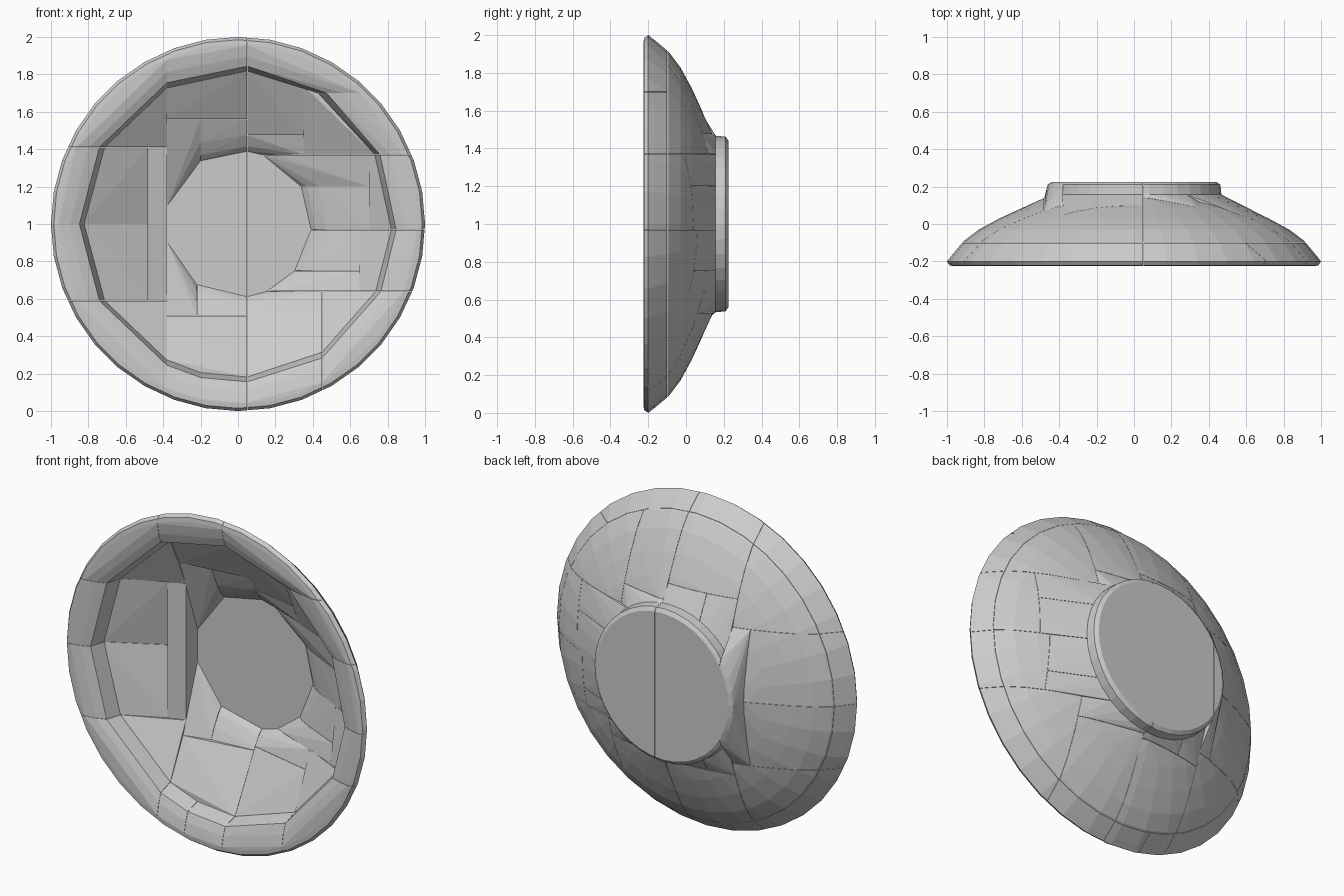
import bpy, bmesh, math
from mathutils import Vector

if "Cube" in bpy.data.objects:
    bpy.data.objects.remove(bpy.data.objects["Cube"])

E = 1.1          # beyond the outer edge
GAP = 0.0008     # half the seam width
# closed shell profile: (radius, y), from the inner floor round the rim to the foot
INNER = [(0, .16), (.39, .16), (.42, .128), (.48, .088), (.66, .0), (.78, -.07), (.822, -.1),
         (.848, -.192), (.9, -.212)]
OUTER = [(.96, -.225), (.985, -.222), (1.0, -.2), (.975, -.168), (.91, -.09), (.83, -.03), (.72, .03),
         (.6, .085), (.5, .122), (.468, .15), (.462, .21), (.44, .225), (0, .225)]


def make_shell(n=36):
    """Lathe of the thin dish about the y axis (z measured from the dish centre)."""
    bm = bmesh.new()
    pts = [bm.verts.new((r, y, 0)) for r, y in INNER + OUTER]
    edges = [bm.edges.new(p) for p in zip(pts, pts[1:])]
    bmesh.ops.spin(bm, geom=pts + edges, cent=(0, 0, 0), axis=(0, 1, 0),
                   angle=2 * math.pi, steps=n, use_merge=True)
    bmesh.ops.remove_doubles(bm, verts=bm.verts, dist=1e-4)
    return bm


SHELL = make_shell()


def add_block(name, x0, x1, z0, z1, y0, y1):
    """Clip the dish to one cell and wrap what is left in a convex block."""
    bm = SHELL.copy()
    low = (x0, y0, z0 - 1)
    high = (x1, y1, z1 - 1)
    for i in range(3):
        for bound, sign in ((low[i] + GAP, -1), (high[i] - GAP, 1)):
            no = Vector((0, 0, 0))
            no[i] = sign
            co = no * (bound * sign)
            bmesh.ops.bisect_plane(bm, geom=bm.verts[:] + bm.edges[:] + bm.faces[:],
                                   plane_co=co, plane_no=no, clear_outer=True)
    hull = bmesh.new()
    for v in bm.verts:
        hull.verts.new((v.co.x, v.co.y, v.co.z + 1))
    bm.free()
    if len(hull.verts) < 4:
        hull.free()
        return
    bmesh.ops.remove_doubles(hull, verts=hull.verts, dist=1e-4)
    bmesh.ops.convex_hull(hull, input=hull.verts)
    bmesh.ops.delete(hull, geom=[v for v in hull.verts if not v.link_faces], context='VERTS')
    bmesh.ops.recalc_face_normals(hull, faces=hull.faces)
    me = bpy.data.meshes.new(name)
    hull.to_mesh(me)
    hull.free()
    bpy.context.collection.objects.link(bpy.data.objects.new(name, me))


# cells are (x0, x1, z0, z1)
RIM = [(-E, -.38, 1.41, 3), (-E, -.38, 1, 1.41), (-E, -.38, .59, 1), (-E, -.38, -1, .59),
       (-.38, .05, 1, 3), (-.38, -.2, -1, 1), (-.2, .05, -1, 1),
       (.05, E, 1.7, 3), (.05, E, 1.37, 1.7), (.05, E, .97, 1.37), (.05, E, .64, .97),
       (.45, E, -1, .64), (.05, .45, -1, .64)]
LEFT_WALL = [(-E, -.48, .59, 1), (-E, -.48, 1, 1.41), (-E, -.38, 1.41, 3), (-E, -.38, -1, .59)]
MID_WALL = [(-.38, .05, 1.56, 3), (-.38, -.2, 1, 1.56), (-.2, .05, 1.2, 1.56),
            (-.38, .05, -1, .51), (-.38, -.22, .51, 1), (-.22, .05, .51, .8)]
RIGHT_WALL = [(.05, .35, 1.475, 3), (.05, .35, 1.37, 1.475), (.35, E, 1.37, 3),
              (.05, .7, 1.2, 1.37), (.33, .7, .97, 1.2), (.7, E, .97, 1.37),
              (.25, .65, .75, .97), (.05, .65, .64, .75), (.65, E, .64, .97),
              (.05, .45, .53, .64), (.05, .45, -1, .53), (.45, E, -1, .64)]

# rim blocks at the open front
for c in RIM:
    add_block("rim_block", *c, -.3, -.1)
# sloping wall blocks
for c in LEFT_WALL:
    add_block("wall_block", *c, -.1, .3)
for c in MID_WALL + RIGHT_WALL:
    add_block("wall_block", *c, -.1, .158)
# tall block beside the foot
add_block("side_block", -.48, -.38, .59, 1.41, -.1, .3)
# floor and foot disc at the back, in two halves
add_block("foot_block", -.38, .05, .4, 1.6, .156, .3)
add_block("foot_block", .05, .6, .4, 1.6, .156, .3)
SHELL.free()
